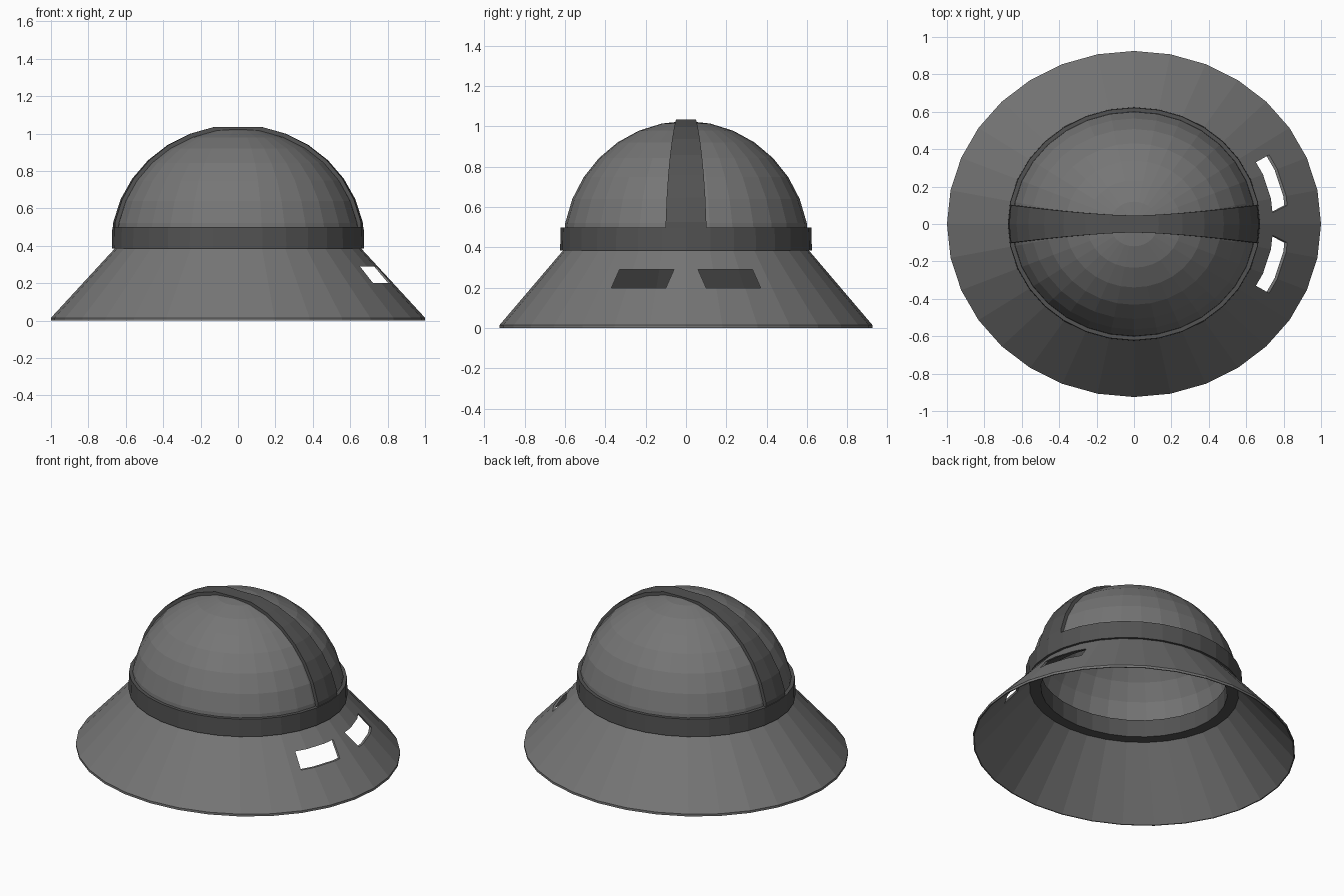
import bpy, bmesh
from math import sin, cos, pi, radians

if "Cube" in bpy.data.objects:
    bpy.data.objects.remove(bpy.data.objects["Cube"])

SEG = 32
SQUASH = 0.925  # depth / width of the oval plan


def material(name, v):
    m = bpy.data.materials.new(name)
    m.diffuse_color = (v, v, v, 1)
    m.use_nodes = True
    m.node_tree.nodes["Principled BSDF"].inputs["Base Color"].default_value = m.diffuse_color
    return m


STEEL = material("dark_grey", 0.18)
TRIM = material("darker_grey", 0.085)


def finish(name, bm, mat=None):
    bmesh.ops.remove_doubles(bm, verts=bm.verts, dist=1e-5)
    bmesh.ops.dissolve_degenerate(bm, edges=bm.edges, dist=1e-5)
    bmesh.ops.recalc_face_normals(bm, faces=bm.faces)
    me = bpy.data.meshes.new(name)
    bm.to_mesh(me)
    bm.free()
    if mat:
        me.materials.append(mat)
    ob = bpy.data.objects.new(name, me)
    bpy.context.collection.objects.link(ob)
    return ob


def loft(bm, loops, closed):
    """Skin a row of equal loops; cap the ends if the row is open."""
    rings = [[bm.verts.new(p) for p in loop] for loop in loops]
    n = len(rings[0])
    for i in range(len(rings) if closed else len(rings) - 1):
        a, b = rings[i], rings[(i + 1) % len(rings)]
        for j in range(n):
            bm.faces.new((a[j], a[(j + 1) % n], b[(j + 1) % n], b[j]))
    if not closed:
        bm.faces.new(rings[0])
        bm.faces.new(rings[-1])


def lathe(name, profile, mat):
    """Revolve a closed (radius, z) profile into an oval solid."""
    bm = bmesh.new()
    angles = [2 * pi * i / SEG for i in range(SEG)]
    loft(bm, [[(r * cos(a), SQUASH * r * sin(a), z) for r, z in profile]
              for a in angles], True)
    return finish(name, bm, mat)


# Sloping brim
brim = lathe("brim", [(1, 0), (1, 0.015), (0.65, 0.395), (0.64, 0.395), (0.993, 0)], STEEL)

# Two slanted slots through the right side of the brim
for side in (-1, 1):
    outline = [(0.10, 0.20), (0.37, 0.20), (0.33, 0.29), (0.06, 0.29)]
    bm = bmesh.new()
    loft(bm, [[(x, side * y, z) for y, z in outline] for x in (0.45, 1.1)], False)
    cutter = finish("slot_cutter", bm, STEEL)
    cutter.hide_render = True
    cutter.hide_set(True)
    mod = brim.modifiers.new("slot", 'BOOLEAN')
    mod.operation = 'DIFFERENCE'
    mod.solver = 'EXACT'
    mod.object = cutter

# Thick band around the base of the crown
lathe("band", [(0.675, 0.385), (0.672, 0.5), (0.578, 0.5), (0.578, 0.385)], TRIM)

# Domed crown shell
steps = [radians(11.25 * k) for k in range(9)]
outer = [(0.66 * cos(a), 0.4 + 0.627 * sin(a)) for a in steps]
inner = [(0.64 * cos(a), 0.4 + 0.605 * sin(a)) for a in reversed(steps)]
outer[-1] = (0, outer[-1][1])
inner[0] = (0, inner[0][1])
lathe("crown", outer + inner, STEEL)

# Strap over the crown, narrowing toward the top, curved to follow the oval
bm = bmesh.new()
sections = []
for k in range(17):
    a = radians(11.25 * k)
    x, z = 0.68 * cos(a), min(0.4 + 0.647 * sin(a), 1.034)
    xi, zi = 0.65 * cos(a), 0.4 + 0.612 * sin(a)
    if k in (0, 16):
        x, z, zi = 0.982 * x, 0.485, 0.485
    w = 0.045 + 0.056 * (abs(x) / 0.67) ** 1.5
    xe, xie = 0.986 * x, 0.986 * xi
    sections.append([(xe, -w, z), (x, 0, z), (xe, w, z),
                     (xie, w, zi), (xi, 0, zi), (xie, -w, zi)])
loft(bm, sections, False)
finish("crown_strap", bm, TRIM)
